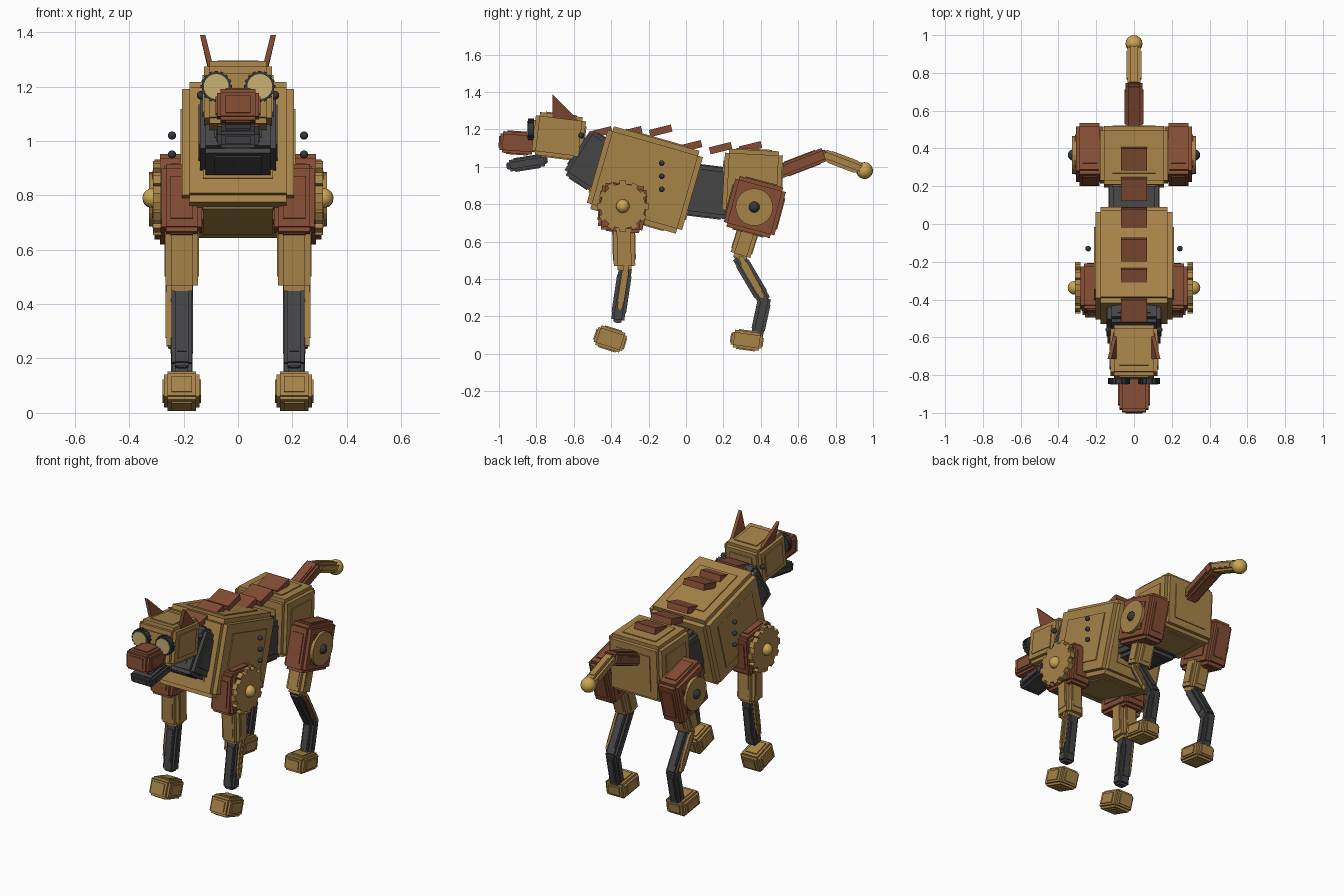
import bpy, bmesh, math
from mathutils import Matrix, Vector

if "Cube" in bpy.data.objects:
    bpy.data.objects.remove(bpy.data.objects["Cube"])


def mat(name, rgb):
    m = bpy.data.materials.new(name)
    m.diffuse_color = (*rgb, 1)
    m.use_nodes = True
    m.node_tree.nodes["Principled BSDF"].inputs["Base Color"].default_value = m.diffuse_color
    return m


BRASS = mat("brass tan", (0.39, 0.23, 0.066))
COPPER = mat("copper brown", (0.235, 0.075, 0.036))
IRON = mat("dark iron", (0.06, 0.058, 0.062))
STEEL = mat("rivet steel", (0.035, 0.038, 0.042))
GOLD = mat("polished gold", (0.60, 0.38, 0.085))
LENS = mat("lens yellow", (0.58, 0.44, 0.17))


def finish(name, bm, material, smooth=False):
    bmesh.ops.recalc_face_normals(bm, faces=bm.faces)
    for f in bm.faces:
        f.smooth = smooth
    me = bpy.data.meshes.new(name)
    bm.to_mesh(me)
    bm.free()
    me.materials.append(material)
    ob = bpy.data.objects.new(name, me)
    bpy.context.collection.objects.link(ob)
    return ob


def place(loc, rx):
    return Matrix.Translation(loc) @ Matrix.Rotation(math.radians(rx), 4, 'X')


def cube(bm, size, m):
    bmesh.ops.create_cube(bm, size=1, matrix=m @ Matrix.Diagonal((*size, 1)))


def block(name, loc, size, rx, material):
    bm = bmesh.new()
    cube(bm, size, place(loc, rx))
    return finish(name, bm, material)


def plated(name, loc, size, rx, material, e=0.015, lip=0.006):
    """Box with notched edges and a thin raised panel on each face."""
    bm = bmesh.new()
    m = place(loc, rx)
    for axis in range(3):
        arm = [s if i == axis else s - 2 * e for i, s in enumerate(size)]
        panel = [s + 2 * lip if i == axis else (s - 2 * e) * 0.72 for i, s in enumerate(size)]
        cube(bm, arm, m)
        cube(bm, panel, m)
    return finish(name, bm, material)


def limb(name, x, a, b, width, depth, material, e=0.013):
    """Plated bar between two (y, z) points."""
    dy, dz = b[0] - a[0], b[1] - a[1]
    loc = (x, (a[0] + b[0]) / 2, (a[1] + b[1]) / 2)
    rx = math.degrees(math.atan2(-dy, dz))
    return plated(name, loc, (width, depth, math.hypot(dy, dz)), rx, material, e, 0.004)


def ball(name, loc, r, material):
    bm = bmesh.new()
    bmesh.ops.create_uvsphere(bm, u_segments=16, v_segments=10, radius=r,
                              matrix=Matrix.Translation(loc))
    return finish(name, bm, material, True)


def disc(name, loc, r, depth, axis, material, n=24):
    bm = bmesh.new()
    bmesh.ops.create_cone(bm, cap_ends=True, segments=n, radius1=r, radius2=r, depth=depth,
                          matrix=Matrix.Translation(loc) @ Matrix.Rotation(math.pi / 2, 4, axis))
    return finish(name, bm, material)


def gear(name, loc, r_in, r_out, depth, material, teeth=12):
    bm = bmesh.new()
    ring = []
    for i in range(teeth):
        for f, r in ((-0.27, r_in), (-0.25, r_out), (0.25, r_out), (0.27, r_in)):
            t = 2 * math.pi * (i + f) / teeth
            ring.append(bm.verts.new((loc[0] - depth / 2, loc[1] + r * math.cos(t),
                                      loc[2] + r * math.sin(t))))
    face = bm.faces.new(ring)
    ext = bmesh.ops.extrude_face_region(bm, geom=[face])["geom"]
    bmesh.ops.translate(bm, vec=(depth, 0, 0),
                        verts=[g for g in ext if isinstance(g, bmesh.types.BMVert)])
    return finish(name, bm, material)


# Trunk
plated("torso", (0, -0.22, 0.93), (0.41, 0.53, 0.46), -16, BRASS, 0.027)
plated("waist", (0, 0.10, 0.87), (0.26, 0.32, 0.27), -7, IRON, 0.02)
plated("hips", (0, 0.355, 0.915), (0.36, 0.31, 0.35), -3, BRASS, 0.022)
plated("neck", (0, -0.50, 1.03), (0.28, 0.20, 0.28), -33, IRON, 0.02)

# Spine plates
for i, z in enumerate((1.185, 1.185, 1.193, 1.11, 1.10, 1.105)):
    block(f"spine_plate_{i + 1}", (0, -0.455 + i * 0.16, z), (0.14, 0.12, 0.038), 14, COPPER)

# Head
plated("head", (0, -0.68, 1.165), (0.25, 0.27, 0.23), -7, BRASS, 0.02)
plated("snout", (0, -0.90, 1.128), (0.155, 0.19, 0.115), -4, COPPER, 0.014)
plated("jaw", (0, -0.85, 1.02), (0.15, 0.21, 0.062), 9, IRON, 0.012)

# Tail
limb("tail_base", 0, (0.49, 0.97), (0.75, 1.07), 0.09, 0.075, COPPER)
limb("tail_tip", 0, (0.73, 1.068), (0.95, 0.985), 0.07, 0.06, BRASS)
ball("tail_ball", (0, 0.955, 0.98), 0.045, GOLD)

for side, tag in ((-1, "left"), (1, "right")):
    # Eyes: toothed rim with lens
    ex = 0.08 * side
    rim = gear(f"eye_rim_{tag}", (0, 0, 0), 0.053, 0.058, 0.032, STEEL, 16)
    rim.matrix_world = Matrix.Translation((ex, -0.83, 1.2)) @ Matrix.Rotation(math.pi / 2, 4, 'Z')
    disc(f"eye_lens_{tag}", (ex, -0.833, 1.2), 0.046, 0.034, 'X', LENS)

    # Ear: thin triangular plate leaning outward
    bm = bmesh.new()
    pts = [(0.095, -0.715, 1.25), (0.095, -0.565, 1.24), (0.13, -0.715, 1.39)]
    rows = [[bm.verts.new(((x + d) * side, y, z)) for x, y, z in pts] for d in (-0.01, 0.01)]
    bm.faces.new(rows[0])
    bm.faces.new(rows[1][::-1])
    for i in range(3):
        j = (i + 1) % 3
        bm.faces.new((rows[0][i], rows[1][i], rows[1][j], rows[0][j]))
    finish(f"ear_{tag}", bm, COPPER)

    # Rivets
    ball(f"head_bolt_{tag}", (0.135 * side, -0.56, 1.168), 0.016, STEEL)
    for i in range(3):
        ball(f"torso_rivet_{tag}_{i + 1}", (0.243 * side, -0.13, 1.02 - 0.07 * i), 0.015, STEEL)

    # Front leg
    x = 0.207 * side
    plated(f"shoulder_{tag}", (x, -0.34, 0.78), (0.15, 0.24, 0.25), -6, COPPER, 0.017)
    gear(f"shoulder_gear_{tag}", (0.298 * side, -0.338, 0.79), 0.12, 0.138, 0.03, BRASS)
    ball(f"gear_hub_{tag}", (0.315 * side, -0.338, 0.79), 0.036, GOLD)
    limb(f"front_upper_leg_{tag}", x, (-0.335, 0.72), (-0.328, 0.45), 0.12, 0.115, BRASS, 0.02)
    limb(f"front_lower_leg_{tag}", x, (-0.322, 0.47), (-0.367, 0.17), 0.075, 0.07, IRON)
    limb(f"front_piston_{tag}", 0.25 * side, (-0.318, 0.48), (-0.355, 0.24),
         0.026, 0.028, BRASS, 0.005)
    plated(f"front_paw_{tag}", (x, -0.405, 0.08), (0.13, 0.16, 0.11), -18, BRASS, 0.013)

    # Hind leg
    plated(f"thigh_{tag}", (0.235 * side, 0.368, 0.785), (0.145, 0.28, 0.28), -15, COPPER, 0.02)
    disc(f"hip_disc_{tag}", (0.312 * side, 0.365, 0.785), 0.10, 0.03, 'Y', BRASS)
    ball(f"hip_bolt_{tag}", (0.32 * side, 0.365, 0.785), 0.03, STEEL)
    limb(f"hind_upper_leg_{tag}", x, (0.345, 0.70), (0.285, 0.51), 0.115, 0.11, BRASS, 0.02)
    limb(f"hind_shin_{tag}", x, (0.275, 0.53), (0.425, 0.275), 0.075, 0.07, IRON)
    limb(f"hind_piston_{tag}", 0.25 * side, (0.29, 0.52), (0.41, 0.30),
         0.026, 0.028, BRASS, 0.005)
    limb(f"hind_hock_{tag}", x, (0.425, 0.31), (0.377, 0.09), 0.072, 0.065, IRON)
    plated(f"hind_paw_{tag}", (x, 0.325, 0.073), (0.13, 0.165, 0.095), -8, BRASS, 0.013)
